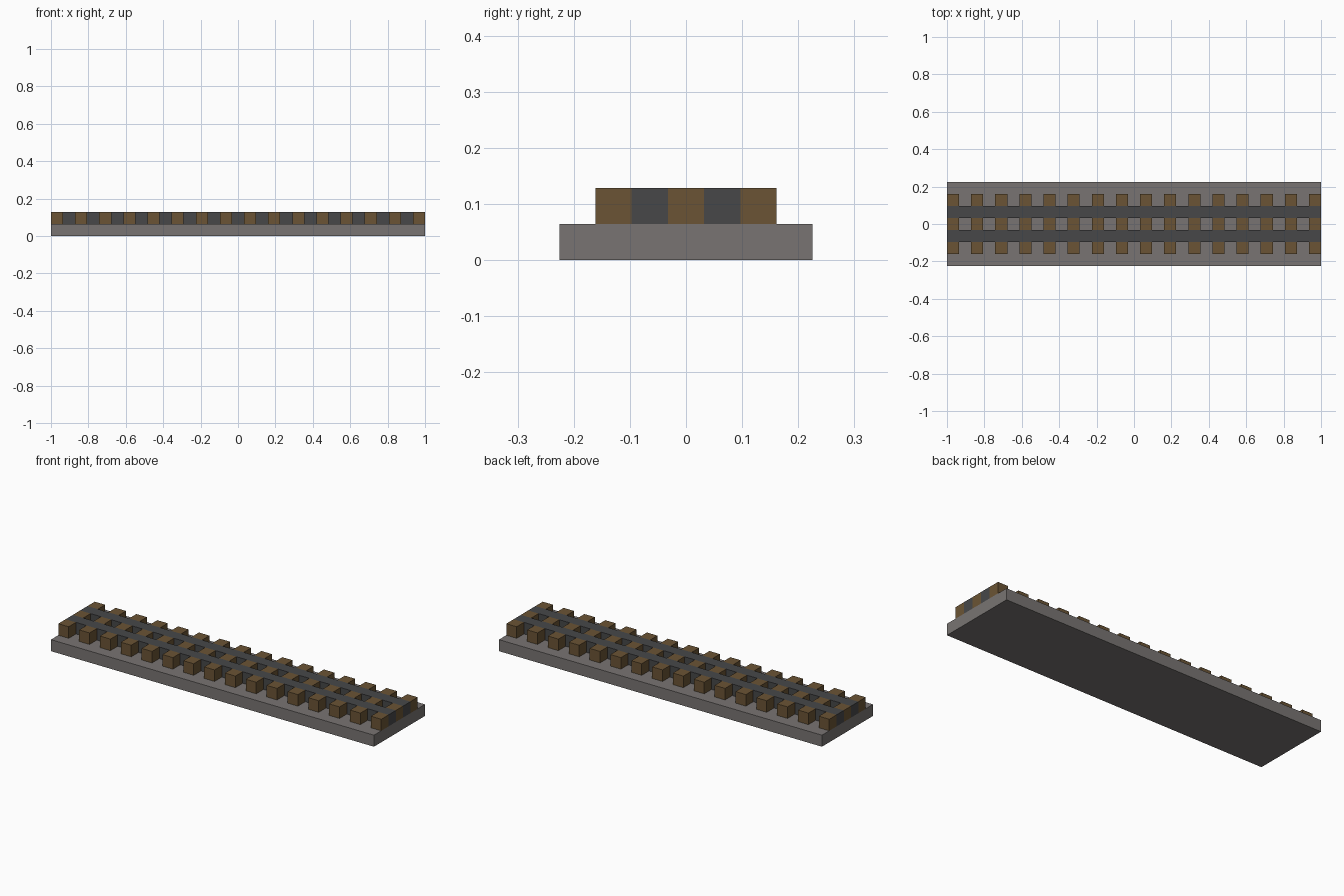
import bpy

cube = bpy.data.objects.get("Cube")
if cube:
    bpy.data.objects.remove(cube, do_unlink=True)

U = 2 / 31            # block unit: the track is 31 units long
LENGTH, WIDTH = 31, 7


def material(name, rgb):
    mat = bpy.data.materials.new(name)
    mat.use_nodes = True
    colour = (*rgb, 1)
    mat.diffuse_color = colour
    bsdf = next(n for n in mat.node_tree.nodes if n.type == 'BSDF_PRINCIPLED')
    bsdf.inputs["Base Color"].default_value = colour
    bsdf.inputs["Roughness"].default_value = 0.9
    return mat


def box(name, size, centre, mat):
    """Box with size and centre given in block units."""
    bpy.ops.mesh.primitive_cube_add(size=1)
    obj = bpy.context.object
    obj.name = obj.data.name = name
    for v in obj.data.vertices:
        v.co = [c * s * U for c, s in zip(v.co, size)]
    obj.location = [c * U for c in centre]
    obj.data.materials.append(mat)
    return obj


stone = material("gravel grey", (0.19, 0.175, 0.17))
steel = material("dark steel", (0.063, 0.064, 0.066))
wood = material("brown wood", (0.145, 0.088, 0.035))

# Gravel bed
box("gravel_bed", (LENGTH, WIDTH, 1), (0, 0, 0.5), stone)

# Two full-length rails
for side, y in (("left", 1), ("right", -1)):
    box(f"rail_{side}", (LENGTH, 1, 1), (0, y, 1.5), steel)

# Sleeper blocks between and outside the rails, on every second unit
for row, y in (("front", -2), ("middle", 0), ("back", 2)):
    blocks = box(f"sleepers_{row}", (1, 1, 1), ((1 - LENGTH) / 2, y, 1.5), wood)
    array = blocks.modifiers.new("repeat", 'ARRAY')
    array.count = (LENGTH + 1) // 2
    array.use_relative_offset = False
    array.use_constant_offset = True
    array.constant_offset_displace = (2 * U, 0, 0)
